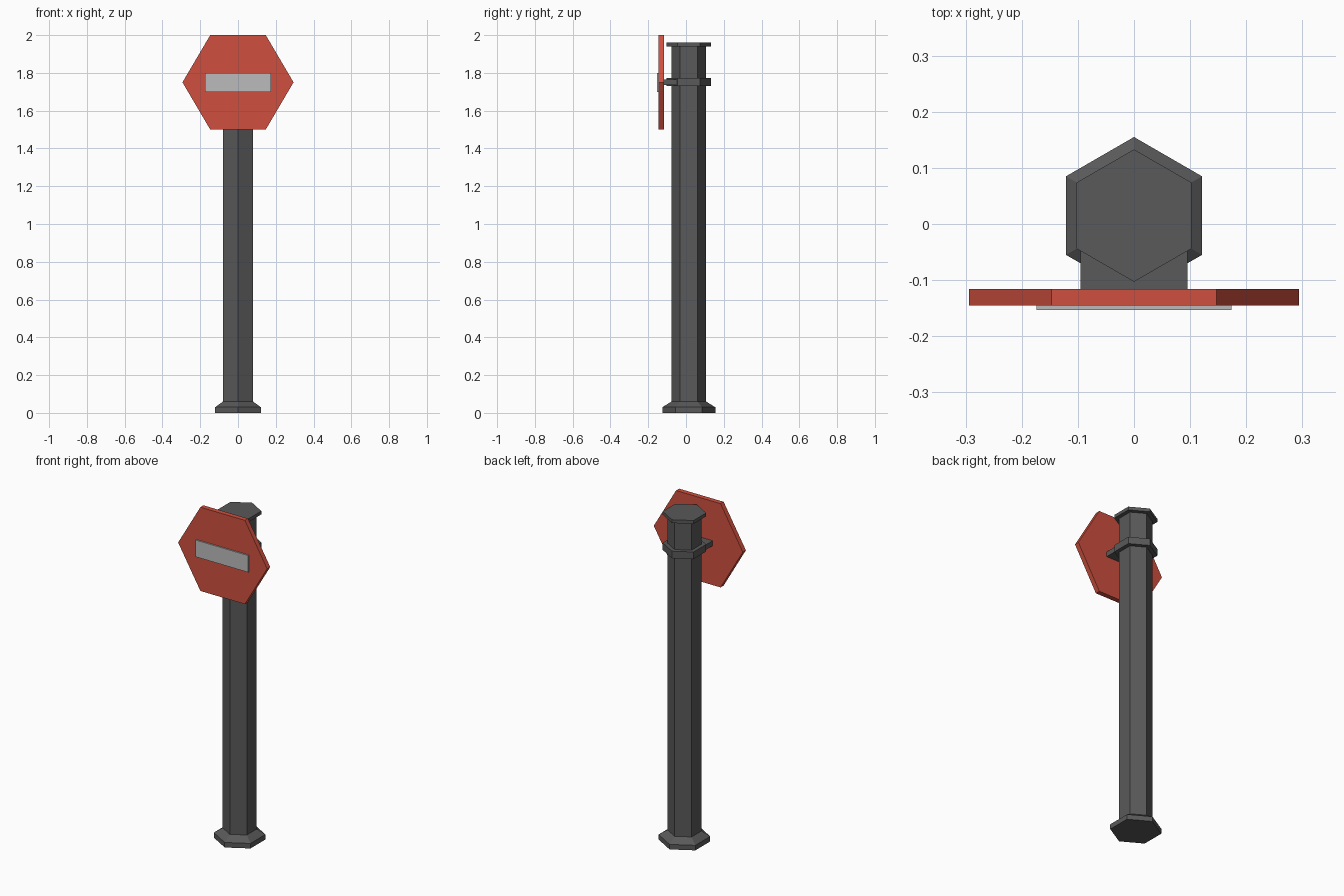
import bpy, bmesh, math

if "Cube" in bpy.data.objects:
    bpy.data.objects.remove(bpy.data.objects["Cube"])

POST_Y = 0.015  # the post axis sits a little behind the centre


def material(name, rgb):
    m = bpy.data.materials.new(name)
    m.diffuse_color = (*rgb, 1)
    m.use_nodes = True
    m.node_tree.nodes["Principled BSDF"].inputs["Base Color"].default_value = m.diffuse_color
    return m


dark = material("dark_metal", (0.1, 0.1, 0.1))
red = material("red_paint", (0.62, 0.08, 0.05))
pale = material("pale_paint", (0.5, 0.5, 0.5))


def loft(name, rings, mat):
    """Closed solid through matching rings of points."""
    bm = bmesh.new()
    rings = [[bm.verts.new(p) for p in ring] for ring in rings]
    bm.faces.new(rings[0][::-1])
    bm.faces.new(rings[-1])
    for lo, hi in zip(rings, rings[1:]):
        for i in range(len(lo)):
            j = (i + 1) % len(lo)
            bm.faces.new((lo[i], lo[j], hi[j], hi[i]))
    bmesh.ops.recalc_face_normals(bm, faces=bm.faces)
    me = bpy.data.meshes.new(name)
    bm.to_mesh(me)
    bm.free()
    me.materials.append(mat)
    ob = bpy.data.objects.new(name, me)
    bpy.context.collection.objects.link(ob)
    return ob


def hex_stack(name, profile, mat):
    """Six-sided solid around the post axis from (radius, z) pairs."""
    angles = [math.radians(30 + 60 * i) for i in range(6)]
    return loft(name, [[(r * math.cos(a), POST_Y + r * math.sin(a), z) for a in angles]
                       for r, z in profile], mat)


def plate(name, outline, y0, y1, mat):
    """Flat panel: an (x, z) outline extruded from y0 to y1."""
    return loft(name, [[(x, y, z) for x, z in outline] for y in (y0, y1)], mat)


def rect(half_x, z0, z1):
    return [(-half_x, z0), (half_x, z0), (half_x, z1), (-half_x, z1)]


# Post: flared foot, shaft, top cap and clamp collar
hex_stack("foot", [(0.14, 0), (0.14, 0.03), (0.092, 0.06)], dark)
hex_stack("shaft", [(0.092, 0.03), (0.092, 1.95)], dark)
hex_stack("cap", [(0.118, 1.94), (0.118, 1.96)], dark)
hex_stack("clamp_collar", [(0.118, 1.73), (0.118, 1.772)], dark)

# Bracket joining the collar to the sign
plate("bracket", rect(0.095, 1.735, 1.765), -0.116, -0.03, dark)

# Hexagonal sign panel with its raised bar
sign = [(0.294 * math.cos(math.pi / 3 * i), 1.75 + 0.2887 * math.sin(math.pi / 3 * i))
        for i in range(6)]
plate("sign_panel", sign, -0.145, -0.116, red)
plate("sign_bar", rect(0.174, 1.7, 1.8), -0.153, -0.144, pale)
